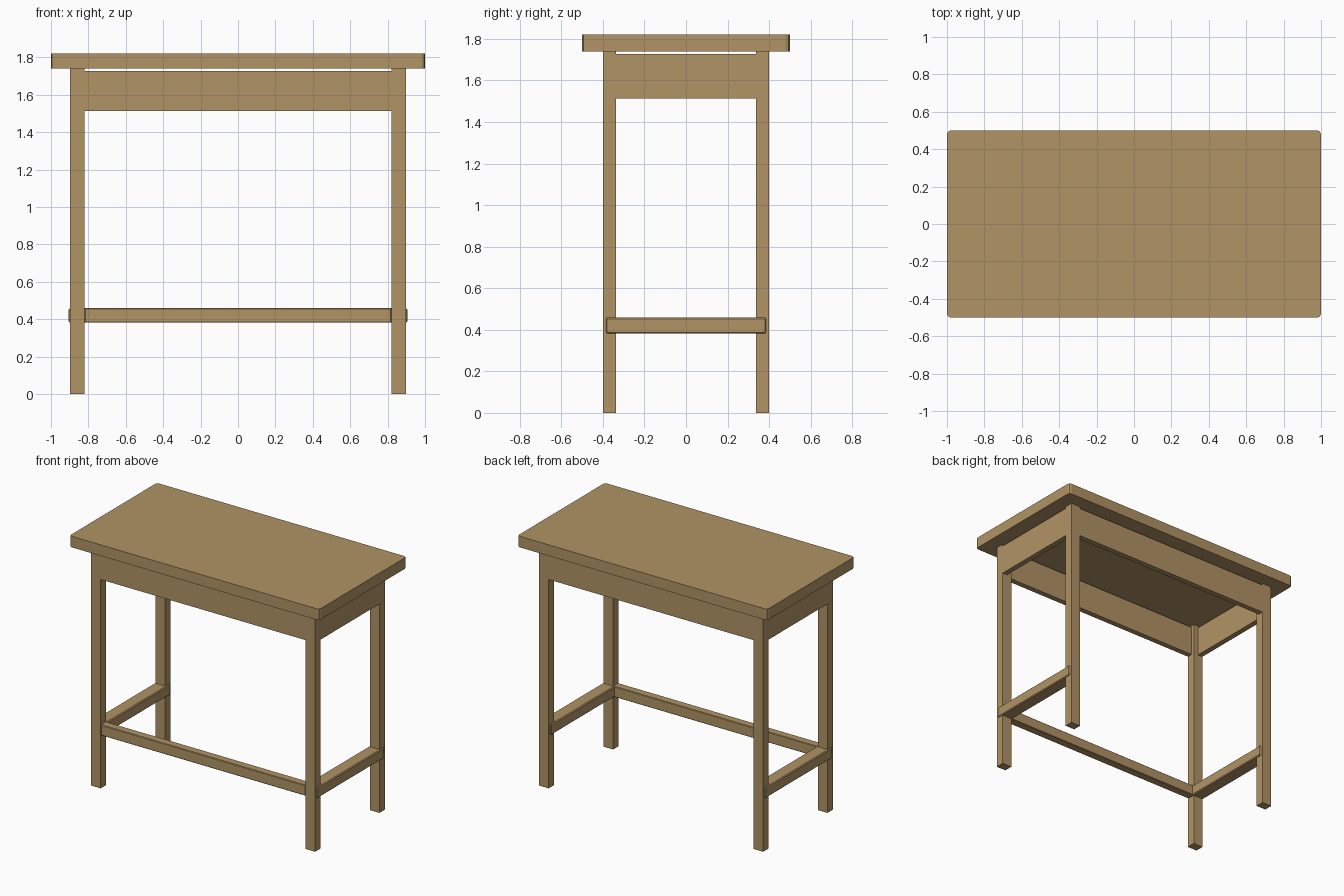
import bpy
import bmesh

cube = bpy.data.objects.get("Cube")
if cube:
    bpy.data.objects.remove(cube, do_unlink=True)

# One wood colour for the whole table
wood = bpy.data.materials.new("light_brown_wood")
wood.use_nodes = True
colour = (0.44, 0.295, 0.128, 1.0)
wood.diffuse_color = colour
wood.node_tree.nodes["Principled BSDF"].inputs["Base Color"].default_value = colour


def box(name, x, y, z, bevel=0.0, segments=1, upright_only=False):
    """Box from (min, max) ranges, optionally bevelled on all or upright edges."""
    bm = bmesh.new()
    bmesh.ops.create_cube(bm, size=1)
    for v in bm.verts:
        for axis, (low, high) in enumerate((x, y, z)):
            v.co[axis] = high if v.co[axis] > 0 else low
    if bevel:
        edges = [e for e in bm.edges if not upright_only
                 or abs(e.verts[0].co.z - e.verts[1].co.z) > 0.01]
        bmesh.ops.bevel(bm, geom=edges, offset=bevel, segments=segments,
                        profile=0.5, affect='EDGES')
    mesh = bpy.data.meshes.new(name)
    bm.to_mesh(mesh)
    bm.free()
    mesh.materials.append(wood)
    obj = bpy.data.objects.new(name, mesh)
    bpy.context.collection.objects.link(obj)
    return obj


def span(a, b, side):
    """Mirror a range to the given side."""
    return tuple(sorted((a * side, b * side)))


LEG_X, LEG_Y = (0.82, 0.897), (0.337, 0.4)
APRON_Z, RAIL_Z = (1.512, 1.727), (0.382, 0.459)

# Tabletop with clipped corners
box("tabletop", (-1, 1), (-0.5, 0.5), (1.74, 1.82), 0.02, 2, True)

# Legs
for x_name, sx in (("left", 1), ("right", -1)):
    for y_name, sy in (("front", -1), ("back", 1)):
        box(f"{y_name}_{x_name}_leg", span(*LEG_X, sx), span(*LEG_Y, sy), (0, 1.74))

# Long aprons
for name, sy in (("front", -1), ("back", 1)):
    box(f"{name}_apron", (-0.82, 0.82), span(0.36, 0.4, sy), APRON_Z)

# Short aprons and side stretchers, which stand slightly proud of the legs
for name, sx in (("left", 1), ("right", -1)):
    box(f"{name}_apron", span(0.857, 0.897, sx), (-0.337, 0.337), APRON_Z)
    box(f"{name}_stretcher", span(0.81, 0.905, sx), (-0.385, 0.385), RAIL_Z, 0.006)

# Front stretcher
box("front_stretcher", (-0.82, 0.82), (-0.397, -0.337), RAIL_Z, 0.004)
